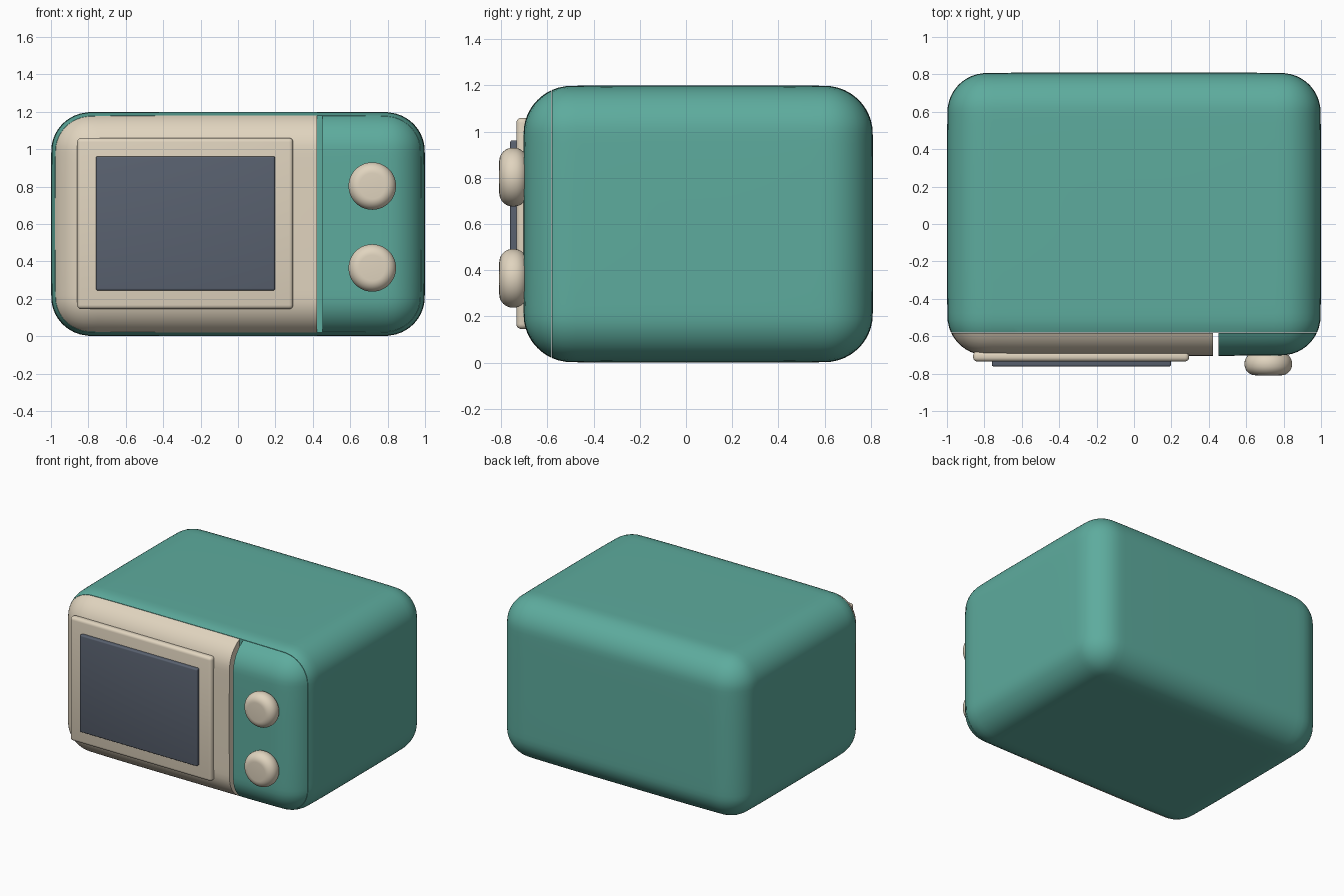
import bpy, bmesh, math
from mathutils import Vector

if "Cube" in bpy.data.objects:
    bpy.data.objects.remove(bpy.data.objects["Cube"])


def material(name, rgb):
    m = bpy.data.materials.new(name)
    m.diffuse_color = (*rgb, 1)
    m.use_nodes = True
    m.node_tree.nodes["Principled BSDF"].inputs["Base Color"].default_value = m.diffuse_color
    return m


TEAL = material("teal enamel", (0.11, 0.41, 0.34))
CREAM = material("cream enamel", (0.75, 0.66, 0.52))
GLASS = material("dark glass", (0.10, 0.12, 0.16))


def finish(bm, name, mat):
    bmesh.ops.recalc_face_normals(bm, faces=bm.faces)
    me = bpy.data.meshes.new(name)
    bm.to_mesh(me)
    bm.free()
    ob = bpy.data.objects.new(name, me)
    bpy.context.collection.objects.link(ob)
    me.materials.append(mat)
    bpy.context.view_layer.objects.active = ob
    ob.select_set(True)
    bpy.ops.object.shade_smooth_by_angle(angle=math.radians(35))
    ob.select_set(False)
    return ob


def housing_part(name, mat, cuts):
    """Slice of the softly bulging rounded housing; cuts = (point, normal pointing to the removed side)."""
    lo, hi, r = Vector((-1, -0.705, 0)), Vector((1, 0.81, 1.2)), 0.2
    mid, half = (lo + hi) / 2, (hi - lo) / 2
    bm = bmesh.new()
    bmesh.ops.create_cube(bm, size=2)
    bmesh.ops.subdivide_edges(bm, edges=bm.edges, cuts=39, use_grid_fill=True)
    for v in bm.verts:
        p = Vector([math.sin(c * math.pi / 2) * h for c, h in zip(v.co, half)])
        core = Vector([max(-(h - r), min(h - r, c)) for c, h in zip(p, half)])
        p = core + (p - core).normalized() * r
        q = [(c / h) ** 4 for c, h in zip(p, half)]
        v.co = mid + Vector([p[i] * (1 - 0.009 * (sum(q) - q[i])) for i in range(3)])
    for co, no in cuts:
        res = bmesh.ops.bisect_plane(bm, geom=bm.verts[:] + bm.edges[:] + bm.faces[:],
                                     plane_co=co, plane_no=no, clear_outer=True)
        rim = [e for e in res["geom_cut"] if isinstance(e, bmesh.types.BMEdge)]
        bmesh.ops.edgeloop_fill(bm, edges=rim)
    return finish(bm, name, mat)


def slab(name, mat, x, y, z, bevel):
    """Box between the given ranges with rounded edges."""
    bm = bmesh.new()
    bmesh.ops.create_cube(bm, size=1)
    for v in bm.verts:
        v.co = [(a + b) / 2 + c * (b - a) for c, (a, b) in zip(v.co, (x, y, z))]
    bmesh.ops.bevel(bm, geom=bm.edges[:], offset=bevel, segments=4, profile=0.5, affect='EDGES')
    return finish(bm, name, mat)


def knob(name, x, z):
    bm = bmesh.new()
    bmesh.ops.create_cone(bm, cap_ends=True, segments=48, radius1=0.127, radius2=0.127, depth=0.122)
    rims = [e for e in bm.edges if abs(e.verts[0].co.z - e.verts[1].co.z) < 1e-4]
    bmesh.ops.bevel(bm, geom=rims, offset=0.058, segments=8, profile=0.5, affect='EDGES')
    for v in bm.verts:
        v.co = (x + v.co.x, -0.748 + v.co.z, z + v.co.y)
    return finish(bm, name, CREAM)


# Housing: main body, door and control panel share one rounded form
housing_part("body", TEAL, [((0, -0.58, 0), (0, -1, 0))])
housing_part("door", CREAM, [((0, -0.583, 0), (0, 1, 0)), ((0.422, 0, 0), (1, 0, 0))])
housing_part("control_panel", TEAL, [((0, -0.583, 0), (0, 1, 0)), ((0.453, 0, 0), (-1, 0, 0))])

# Door trim and window
slab("door_frame", CREAM, (-0.86, 0.295), (-0.735, -0.68), (0.145, 1.06), 0.022)
slab("window", GLASS, (-0.76, 0.198), (-0.762, -0.70), (0.245, 0.962), 0.01)

# Control knobs
for label, z in (("upper", 0.803), ("lower", 0.365)):
    knob(label + "_knob", 0.718, z)
